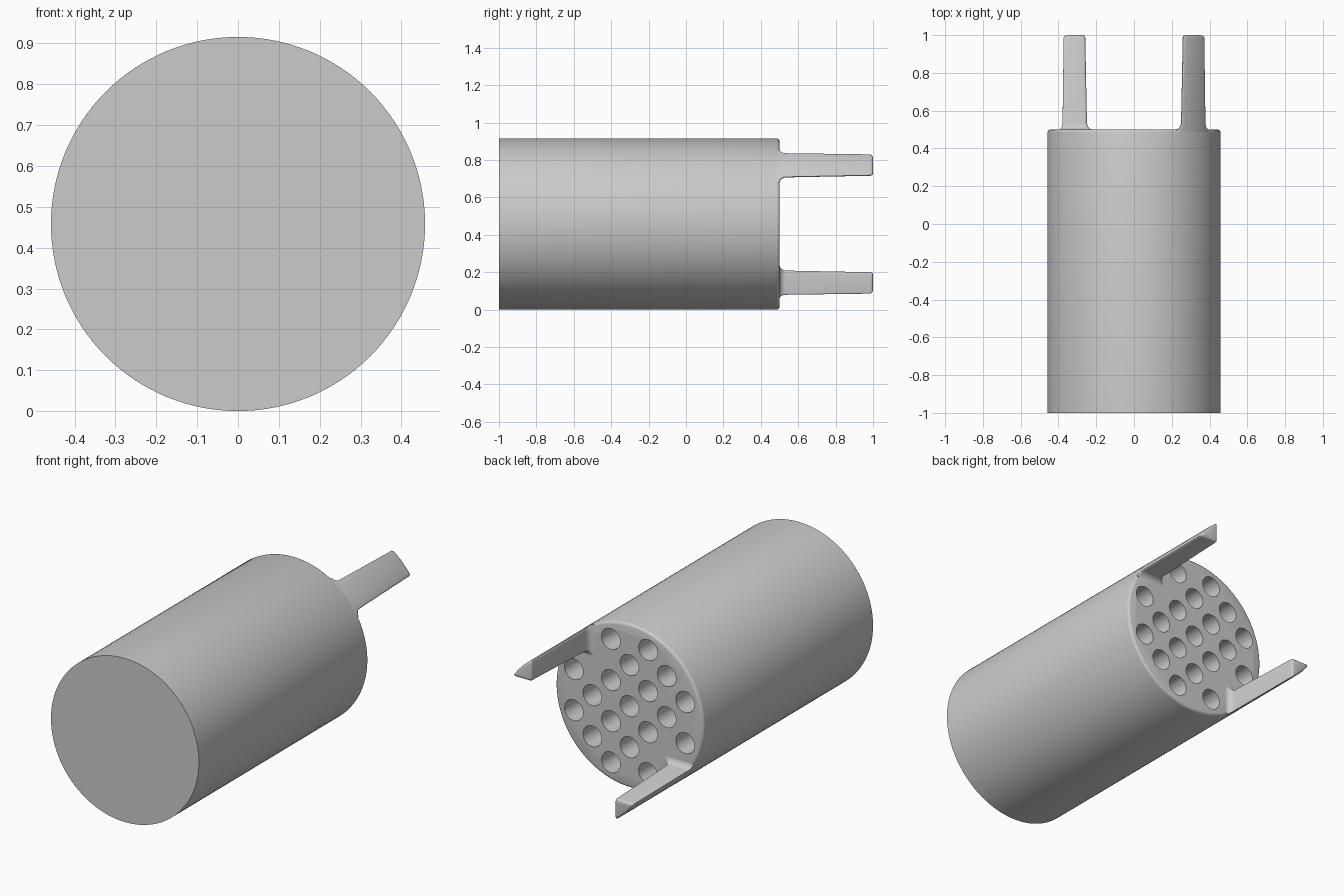
import bpy, bmesh, math
from math import sin, cos, pi

if "Cube" in bpy.data.objects:
    bpy.data.objects.remove(bpy.data.objects["Cube"], do_unlink=True)

R = 0.458          # body radius, also the height of the axis
PITCH = 0.115      # half spacing of the staggered hole grid

grey = bpy.data.materials.new("light grey")
grey.use_nodes = True
grey.diffuse_color = (0.6, 0.6, 0.6, 1)
grey.node_tree.nodes["Principled BSDF"].inputs["Base Color"].default_value = (0.6, 0.6, 0.6, 1)


def loft(bm, rings):
    """Skin closed rings of points and cap both ends."""
    rows = [[bm.verts.new(p) for p in ring] for ring in rings]
    for a, b in zip(rows, rows[1:]):
        for i in range(len(a)):
            j = (i + 1) % len(a)
            bm.faces.new((a[i], a[j], b[j], b[i]))
    bm.faces.new(rows[0])
    bm.faces.new(rows[-1])


def make_object(name, bm):
    bmesh.ops.recalc_face_normals(bm, faces=bm.faces)
    mesh = bpy.data.meshes.new(name)
    bm.to_mesh(mesh)
    bm.free()
    mesh.materials.append(grey)
    obj = bpy.data.objects.new(name, mesh)
    bpy.context.collection.objects.link(obj)
    obj.location.z = R
    return obj


def activate(obj):
    bpy.ops.object.select_all(action="DESELECT")
    obj.select_set(True)
    bpy.context.view_layer.objects.active = obj


def circle(r, y, n, x=0, z=0):
    return [(x + r * cos(2 * pi * i / n), y, z + r * sin(2 * pi * i / n)) for i in range(n)]


def rounded(p, q, r, steps=4):
    """Curve from p to r that rounds off corner q."""
    return [tuple((1 - t) ** 2 * a + 2 * t * (1 - t) * b + t * t * c for a, b, c in zip(p, q, r))
            for t in (i / steps for i in range(steps + 1))]


def prong_section(y, c, r, side, t=0.014):
    """Square corner at (c, c) closed by an arc of radius r, all corners rounded."""
    a = math.asin(c / r)
    end = r * cos(a)
    lo, hi = a + t / r, pi / 2 - a - t / r
    arc = [(r * cos(lo + (hi - lo) * i / 10), r * sin(lo + (hi - lo) * i / 10)) for i in range(11)]
    pts = rounded((c, c + t), (c, c), (c + t, c))
    pts += rounded((end - t, c), (end, c), arc[0])
    pts += arc[1:-1]
    pts += rounded(arc[-1], (c, end), (c, end - t))
    return [(side * x, y, side * z) for x, z in pts]


# Body with a rounded back rim
bm = bmesh.new()
loft(bm, [circle(r, y, 128) for r, y in
          ((R, -1), (R, 0.485), (R - 0.002, 0.4925), (R - 0.0075, 0.498), (R - 0.015, 0.5))])
body = make_object("body", bm)

# Staggered blind holes, leaving out the two spots beside the prongs
bm = bmesh.new()
for i in range(-3, 4):
    for j in range(-3, 4):
        beside_prong = i == j and abs(i) == 2
        if (i + j) % 2 == 0 and i * i + j * j < 12 and not beside_prong:
            loft(bm, [circle(0.058, y, 32, i * PITCH, j * PITCH) for y in (0.0, 0.6)])
cutter = make_object("hole_cutter", bm)
cutter.hide_render = True
activate(body)
cut = body.modifiers.new("holes", "BOOLEAN")
cut.operation = "DIFFERENCE"
cut.solver = "EXACT"
cut.object = cutter
bpy.ops.object.modifier_apply(modifier=cut.name)
bpy.data.objects.remove(cutter, do_unlink=True)

# Two opposite tapered prongs with a flared root and a rounded tip
O = R - 0.0006
STATIONS = ((0.46, 0.22, O), (0.5, 0.22, O), (0.503, 0.231, O), (0.51, 0.24, O), (0.52, 0.246, O),
            (0.532, 0.249, O), (0.986, 0.258, O), (0.993, 0.260, O - 0.002),
            (0.998, 0.264, O - 0.006), (1.0, 0.270, O - 0.012))
prongs = []
for name, side in (("upper_prong", 1), ("lower_prong", -1)):
    bm = bmesh.new()
    loft(bm, [prong_section(y, c, r, side) for y, c, r in STATIONS])
    prongs.append(make_object(name, bm))

for obj in [body] + prongs:
    activate(obj)
    bpy.ops.object.shade_smooth_by_angle(angle=math.radians(35))
